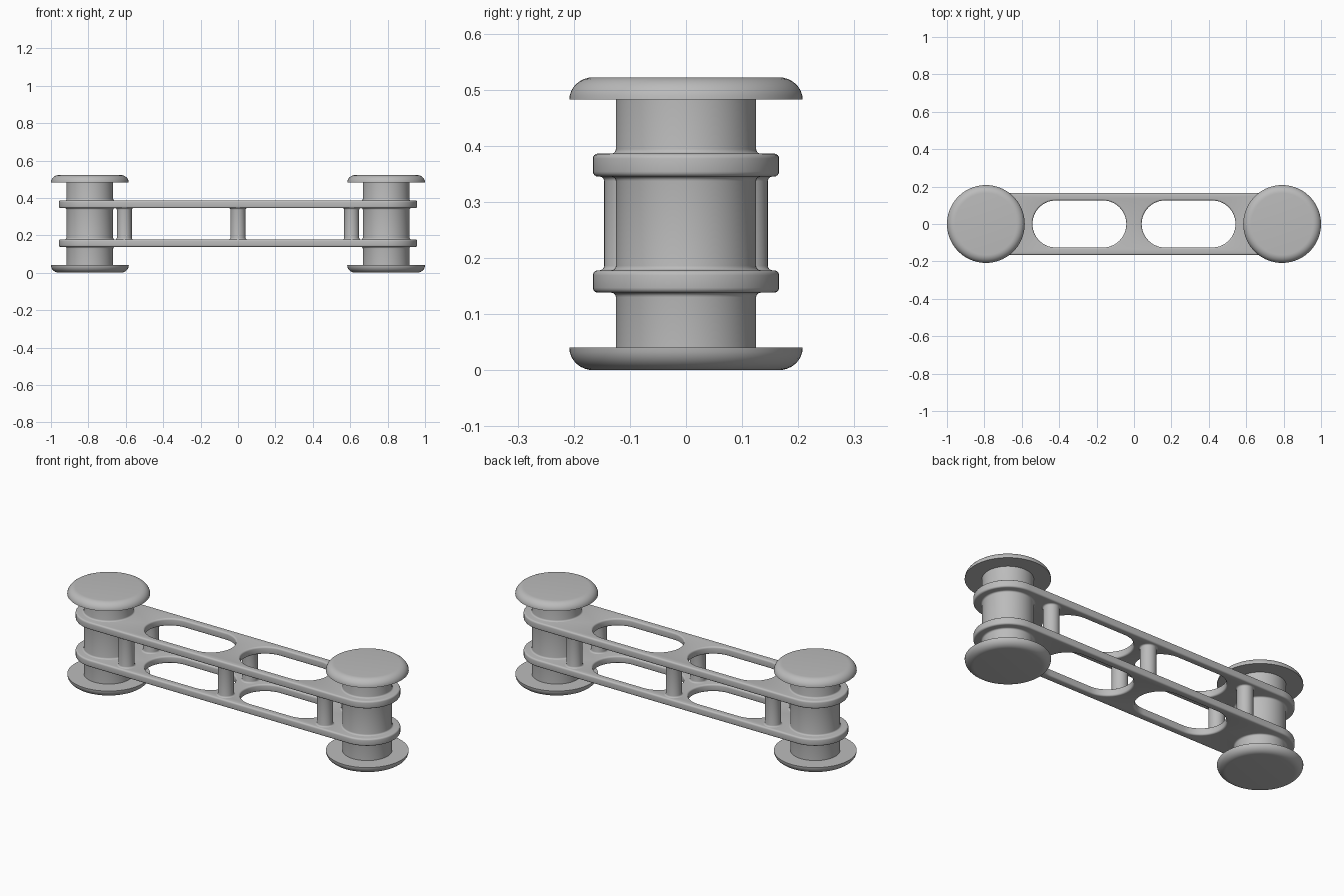
import bpy, bmesh, math

cube = bpy.data.objects.get("Cube")
if cube:
    bpy.data.objects.remove(cube, do_unlink=True)

gray = bpy.data.materials.new("plain gray")
gray.use_nodes = True
gray.diffuse_color = (0.5, 0.5, 0.5, 1)
gray.node_tree.nodes["Principled BSDF"].inputs["Base Color"].default_value = gray.diffuse_color

HEIGHT = 0.522
SPOOL_X = 0.792
SPOOL_R = 0.125
POST_R = 0.04
PLATES = ((0.138, 0.178), (0.345, 0.386))
FILLET = 0.008


def finish(bm, name):
    bmesh.ops.recalc_face_normals(bm, faces=bm.faces[:])
    mesh = bpy.data.meshes.new(name)
    bm.to_mesh(mesh)
    bm.free()
    mesh.materials.append(gray)
    obj = bpy.data.objects.new(name, mesh)
    bpy.context.collection.objects.link(obj)
    bpy.ops.object.select_all(action='DESELECT')
    obj.select_set(True)
    bpy.context.view_layer.objects.active = obj
    bpy.ops.object.shade_smooth_by_angle(angle=math.radians(35))
    return obj


def arc(rx, rz, cx, cz, start, end, steps=5):
    """Points on an elliptical arc, angles in degrees."""
    angles = [math.radians(start + (end - start) * i / steps) for i in range(steps + 1)]
    return [(cx + rx * math.cos(a), cz + rz * math.sin(a)) for a in angles]


def ring(bm, points, z):
    return [bm.verts.new((x, y, z)) for x, y in points]


def wall(bm, low, high):
    n = len(low)
    for i in range(n):
        j = (i + 1) % n
        bm.faces.new((low[i], low[j], high[j], high[i]))


def lathe(name, profile, x, y, sides):
    """Closed turned solid from (radius, z) points."""
    bm = bmesh.new()
    rings = []
    for r, z in profile:
        rings.append(ring(bm, arc(r, r, x, y, 0, 360, sides)[:-1], z))
    for low, high in zip(rings, rings[1:]):
        wall(bm, low, high)
    bm.faces.new(rings[0])
    bm.faces.new(rings[-1])
    return finish(bm, name)


def stadium(cx, half, r, steps=28):
    """Long rounded outline with half-round ends."""
    return (arc(r, r, cx + half, 0, -90, 90, steps)
            + arc(r, r, cx - half, 0, 90, 270, steps))


def flare_up(r, z):
    """Fillet widening upward to meet a surface at z."""
    return arc(FILLET, FILLET, r + FILLET, z - FILLET, 180, 90, 4)


def flare_down(r, z):
    """Fillet narrowing upward from a surface at z."""
    return arc(FILLET, FILLET, r + FILLET, z + FILLET, 270, 180, 4)


# Long link plates with rounded rims and two slots
def plate(name, z0, z1, b=0.009):
    bm = bmesh.new()
    section = [(b - x, z) for x, z in
               arc(b, b, 0, z0 + b, -90, 0, 4) + arc(b, b, 0, z1 - b, 0, 90, 4)]
    levels = []
    for inset, z in section:
        outlines = [stadium(0, SPOOL_X, 0.166 - inset)]
        outlines += [stadium(s * 0.292, 0.125, 0.126 + inset) for s in (-1, 1)]
        levels.append([ring(bm, o, z) for o in outlines])
    for low, high in zip(levels, levels[1:]):
        for a, c in zip(low, high):
            wall(bm, a, c)
    for level in (levels[0], levels[-1]):
        edges = [bm.edges.get((loop[i - 1], loop[i]))
                 for loop in level for i in range(len(loop))]
        bmesh.ops.triangle_fill(bm, edges=edges, use_beauty=True)
    return finish(bm, name)


for label, (z0, z1) in zip(("lower", "upper"), PLATES):
    plate(label + "_plate", z0, z1)

# Spools with domed-edge caps at both ends
cap_low = arc(0.043, 0.04, 0.165, 0.04, -90, 0, 8)
cap_high = [(r, HEIGHT - z) for r, z in reversed(cap_low)]
spool = cap_low + [(SPOOL_R, 0.04)]
for z0, z1 in PLATES:
    spool += flare_up(SPOOL_R, z0) + flare_down(SPOOL_R, z1)
spool += [(SPOOL_R, HEIGHT - 0.04)] + cap_high
for side, s in (("left", 1), ("right", -1)):
    lathe(side + "_spool", spool, s * SPOOL_X, 0, 72)

# Spacer posts between the plates
post = flare_down(POST_R, PLATES[0][1]) + flare_up(POST_R, PLATES[1][0])
for x, place in ((-0.608, "right"), (0, "middle"), (0.608, "left")):
    for y, face in ((-0.106, "front"), (0.106, "back")):
        lathe(f"{place}_{face}_post", post, x, y, 32)
